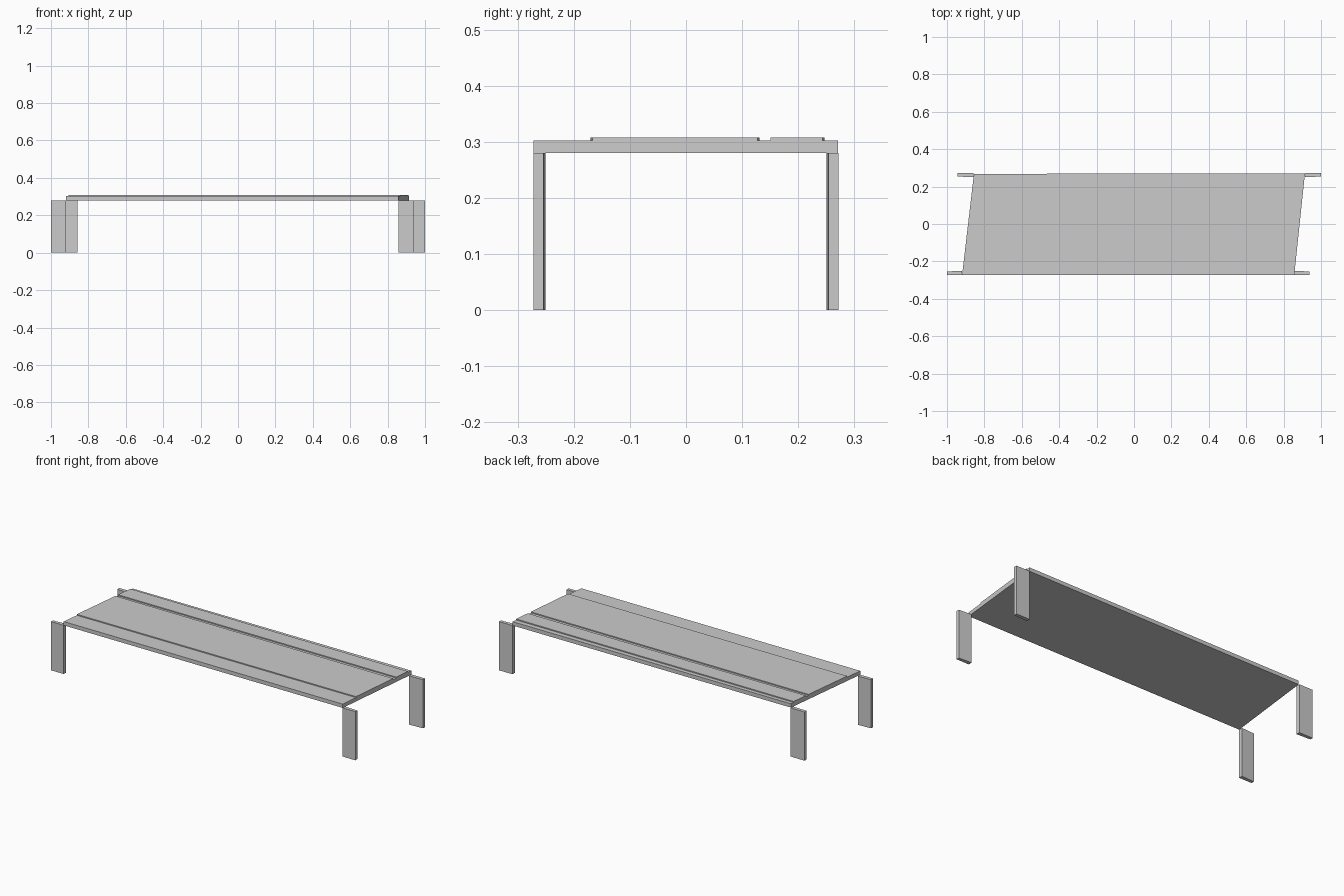
import bpy

if "Cube" in bpy.data.objects:
    bpy.data.objects.remove(bpy.data.objects["Cube"])


def loft(name, ring_a, ring_b):
    """Closed flat-faced solid between two matching rings of points."""
    n = len(ring_a)
    faces = [(i, (i + 1) % n, n + (i + 1) % n, n + i) for i in range(n)]
    faces += [tuple(range(n))[::-1], tuple(range(n, 2 * n))]
    if ring_a[0][0] > ring_b[0][0]:
        faces = [f[::-1] for f in faces]
    mesh = bpy.data.meshes.new(name)
    mesh.from_pydata(ring_a + ring_b, [], faces)
    obj = bpy.data.objects.new(name, mesh)
    bpy.context.collection.objects.link(obj)
    return obj


# Tabletop: stepped cross-section (y at left end, y at right end, z)
profile = [
    (-0.272, -0.272, 0.280), (0.268, 0.271, 0.280), (0.268, 0.271, 0.302),
    (0.247, 0.243, 0.302), (0.247, 0.243, 0.308),
    (0.151, 0.151, 0.308), (0.151, 0.151, 0.302),
    (0.131, 0.127, 0.302), (0.131, 0.127, 0.308),
    (-0.170, -0.167, 0.308), (-0.170, -0.167, 0.302), (-0.272, -0.272, 0.302),
]
# The two ends are skewed along the depth
left = [(-0.919 + (yl + 0.272) * 0.117, yl, z) for yl, yr, z in profile]
right = [(0.857 + (yr + 0.272) * 0.105, yr, z) for yl, yr, z in profile]
loft("tabletop", left, right)


# Legs: flat boards just outside each corner, thinning slightly outward
def leg(name, x_inner, x_outer, side):
    def ring(x, inner):
        return [(x, y, z) for y, z in ((side * 0.272, 0), (side * inner, 0),
                                       (side * inner, 0.28), (side * 0.272, 0.28))]
    a, b = ring(x_inner, 0.250), ring(x_outer, 0.254)
    if side > 0:
        a, b = a[::-1], b[::-1]
    return loft(name, a, b)


leg("front_left_leg", -0.919, -1.0, -1)
leg("front_right_leg", 0.857, 0.937, -1)
leg("back_left_leg", -0.857, -0.945, 1)
leg("back_right_leg", 0.914, 1.0, 1)
